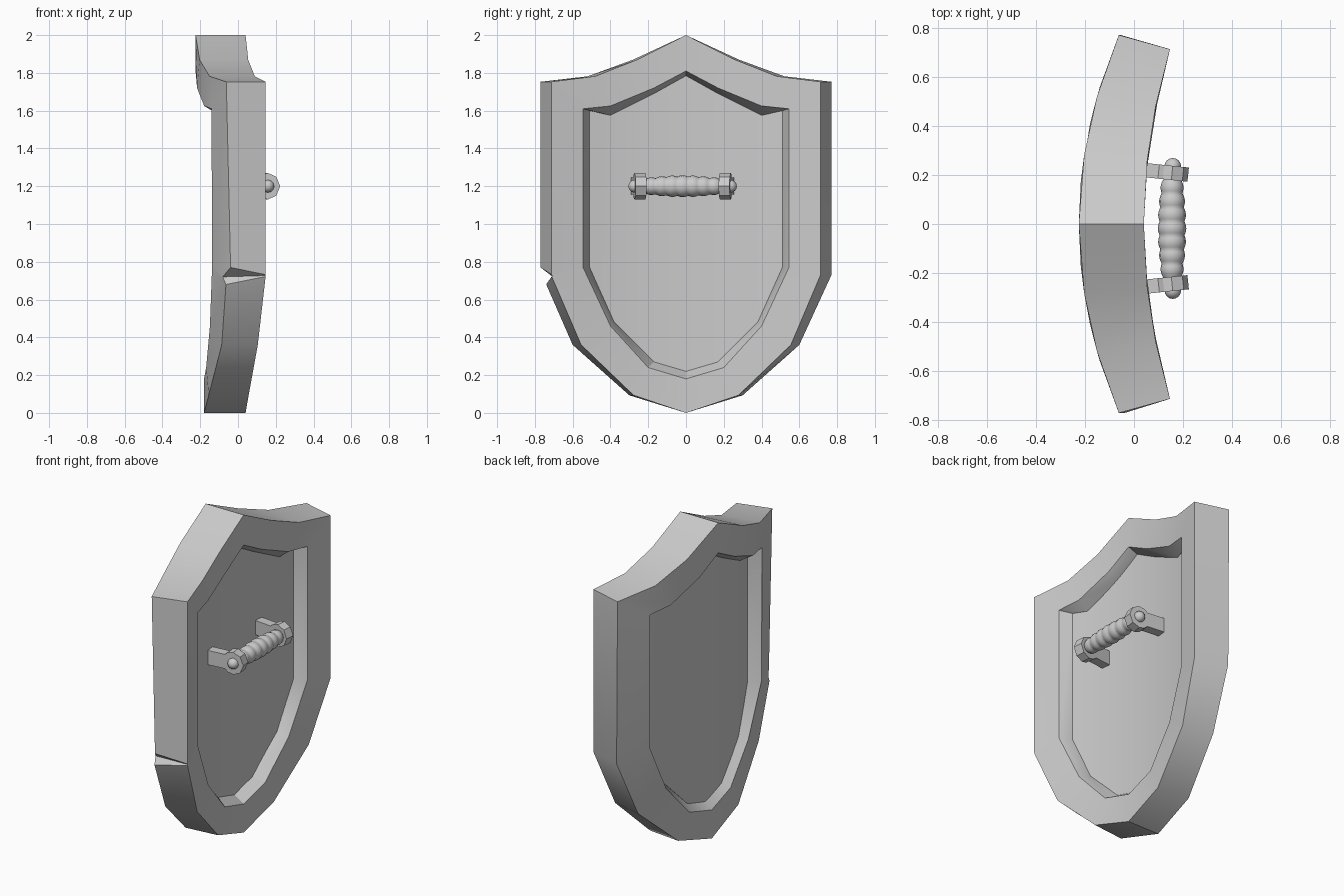
import bpy, bmesh, math
from mathutils import Vector, Matrix

cube = bpy.data.objects.get("Cube")
if cube:
    bpy.data.objects.remove(cube, do_unlink=True)

grey = bpy.data.materials.new("plain_grey")
grey.use_nodes = True
grey.diffuse_color = (0.6, 0.6, 0.6, 1)
grey.node_tree.nodes["Principled BSDF"].inputs["Base Color"].default_value = (0.6, 0.6, 0.6, 1)


def finish(bm, name, angle=25):
    bmesh.ops.remove_doubles(bm, verts=bm.verts, dist=1e-4)
    bmesh.ops.recalc_face_normals(bm, faces=bm.faces)
    mesh = bpy.data.meshes.new(name)
    bm.to_mesh(mesh)
    bm.free()
    ob = bpy.data.objects.new(name, mesh)
    bpy.context.collection.objects.link(ob)
    mesh.materials.append(grey)
    bpy.ops.object.select_all(action='DESELECT')
    bpy.context.view_layer.objects.active = ob
    ob.select_set(True)
    bpy.ops.object.shade_smooth_by_angle(angle=math.radians(angle))
    return ob


# Curved surfaces of the shield: depth as a function of width and height
def back_x(y, z):
    return 0.04 + 0.21 * y * y


def front_x(y, z):
    taper = min(1, max(0, (0.8 - z) / 0.5))
    return -0.225 + 0.275 * y * y + 0.045 * taper


def back_floor(y, z):
    return back_x(y, z) - 0.065


def front_floor(y, z):
    return -0.135 + 0.24 * y * y


# Half outlines (y, z), from the top point round to the bottom point
OUTER = [(0, 2), (.28, 1.87), (.52, 1.782), (.77, 1.753),
         (.77, .73), (.6, .36), (.3, .093), (0, 0)]
OPENING = [(0, 1.81), (.17, 1.72), (.4, 1.625), (.545, 1.61),
           (.545, .77), (.4, .46), (.2, .24), (0, .18)]
FLOOR = [(0, 1.785), (.17, 1.69), (.4, 1.575), (.51, 1.6),
         (.51, .77), (.38, .48), (.17, .27), (0, .22)]
CORNER = 4
NOTCH_FRONT = [(-.74, .68), (-.705, .72), (-.77, .77)]
NOTCH_BACK = [(-.711, .722), (-.708, .727), (-.712, .732)]


def ring(half, depth, scale=1.0, notch=None):
    """Full closed loop of points, with the -y corner split in three for the notch."""
    pts = [(y * scale, z) for y, z in half]
    for i in range(len(half) - 2, 0, -1):
        y, z = half[i]
        if i == CORNER:
            pts += notch or [(-y * scale, z)] * 3
        else:
            pts.append((-y * scale, z))
    return [Vector((depth(y, z), y, z)) for y, z in pts]


# Rim: a closed chain of loops round the shield
loops = [ring(OUTER, front_x, 1, NOTCH_FRONT),
         ring(OUTER, back_x, .925, NOTCH_BACK),
         ring(OPENING, back_x),
         ring(FLOOR, back_floor),
         ring(FLOOR, front_floor),
         ring(OPENING, front_x, 1.02)]
# the chipped corner bites back into the face of the rim
loops[0][12].x += .02
bm = bmesh.new()
rows = [[bm.verts.new(p) for p in lp] for lp in loops]
n = len(rows[0])
for a, b in zip(rows, rows[1:] + rows[:1]):
    for i in range(n):
        j = (i + 1) % n
        bm.faces.new((a[i], a[j], b[j], b[i]))
finish(bm, "rim")


# Panel: curved board built in columns inside the rim
def height_at(points, y):
    for (y0, z0), (y1, z1) in zip(points, points[1:]):
        if y0 - 1e-9 <= y <= y1 + 1e-9:
            return z0 + (z1 - z0) * (y - y0) / (y1 - y0)
    return points[-1][1]


top, bottom = FLOOR[:4], FLOOR[:3:-1]
half_cols = sorted({y for y, z in FLOOR} | {.06, .115, .23, .29, .345, .455})
cols = [-y for y in half_cols[:0:-1]] + half_cols
bm = bmesh.new()
sections = []
for y in cols:
    zt, zb = height_at(top, abs(y)), height_at(bottom, abs(y))
    sections.append([bm.verts.new((f(y, z), y, z)) for f, z in
                     ((front_floor, zb), (back_floor, zb), (back_floor, zt), (front_floor, zt))])
for a, b in zip(sections, sections[1:]):
    for i in range(4):
        j = (i + 1) % 4
        bm.faces.new((a[i], a[j], b[j], b[i]))
bm.faces.new(sections[0])
bm.faces.new(sections[-1])
finish(bm, "panel")

# Handle grip: turned profile with seven beads
HX, HY, HZ = 0.155, -0.018, 1.2
bm = bmesh.new()
steps, seg, length, beads = 42, 16, 0.40, 7
prev = None
for k in range(steps + 1):
    t = k / steps
    r = .036 + .015 * math.sin(math.pi * t) + .007 * abs(math.sin(beads * math.pi * t))
    cur = [bm.verts.new((HX + r * math.cos(2 * math.pi * s / seg), HY + (t - .5) * length,
                         HZ + r * math.sin(2 * math.pi * s / seg))) for s in range(seg)]
    if prev:
        for s in range(seg):
            u = (s + 1) % seg
            bm.faces.new((prev[s], prev[u], cur[u], cur[s]))
    else:
        bm.faces.new(cur)
    prev = cur
bm.faces.new(prev)
finish(bm, "grip", 50)

# Brackets with eight-sided heads, leaning in toward each other, and domed bolts
BRACKET = [(-.2, -.045), (-.055, -.045), (-.035, -.062), (0, -.07), (.045, -.05), (.066, 0),
           (.045, .05), (0, .07), (-.035, .062), (-.055, .045), (-.2, .045)]
for side, name in ((1, "left"), (-1, "right")):
    bm = bmesh.new()
    face = bm.faces.new([bm.verts.new((x, -.029, z)) for x, z in BRACKET])
    ext = bmesh.ops.extrude_face_region(bm, geom=[face])
    bmesh.ops.translate(bm, vec=(0, .058, 0),
                        verts=[g for g in ext["geom"] if isinstance(g, bmesh.types.BMVert)])
    bm.transform(Matrix.Translation((HX, HY + side * .226, HZ)) @
                 Matrix.Rotation(-side * math.radians(6), 4, 'Z'))
    finish(bm, "bracket_" + name)

    bm = bmesh.new()
    bmesh.ops.create_uvsphere(bm, u_segments=12, v_segments=8, radius=.034)
    bm.transform(Matrix.Translation((HX + .003, HY + side * .253, HZ)) @
                 Matrix.Rotation(math.pi / 2, 4, 'X'))
    finish(bm, "bolt_" + name, 50)
